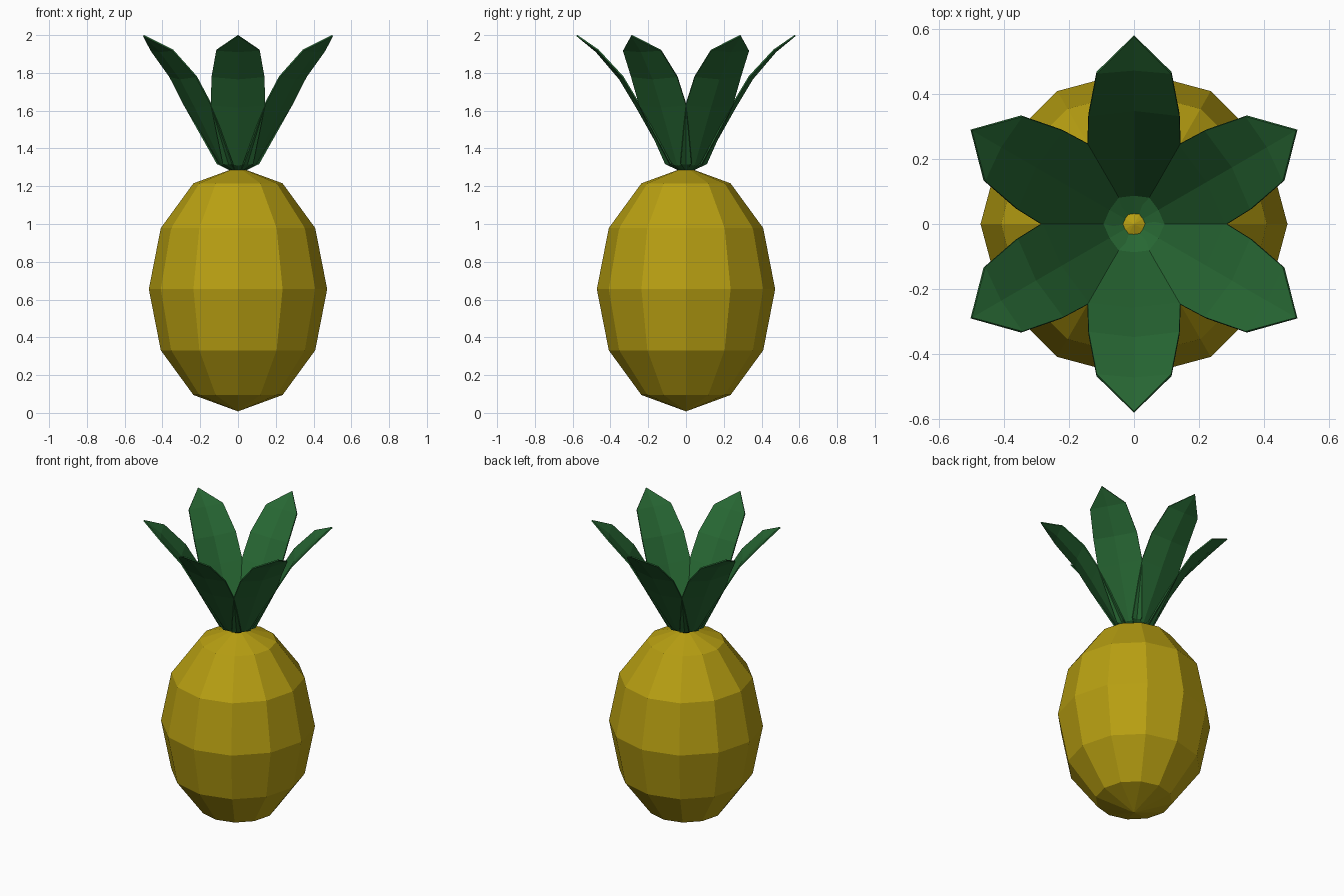
import bpy, bmesh, math
from mathutils import Matrix

if "Cube" in bpy.data.objects:
    bpy.data.objects.remove(bpy.data.objects["Cube"])


def material(name, rgb):
    m = bpy.data.materials.new(name)
    m.diffuse_color = (*rgb, 1)
    m.use_nodes = True
    m.node_tree.nodes["Principled BSDF"].inputs["Base Color"].default_value = m.diffuse_color
    return m


def add_object(name, bm, mat):
    bmesh.ops.recalc_face_normals(bm, faces=bm.faces)
    me = bpy.data.meshes.new(name)
    bm.to_mesh(me)
    bm.free()
    me.materials.append(mat)
    ob = bpy.data.objects.new(name, me)
    bpy.context.collection.objects.link(ob)
    return ob


yellow = material("golden yellow", (0.48, 0.35, 0.006))
green = material("leaf green", (0.02, 0.135, 0.033))

# Fruit: low-poly stretched sphere
bm = bmesh.new()
bmesh.ops.create_uvsphere(
    bm, u_segments=12, v_segments=6, radius=1,
    matrix=Matrix.Translation((0, 0, 0.655)) @ Matrix.Diagonal((0.472, 0.472, 0.647, 1)))
add_object("fruit_body", bm, yellow)

# Leaf rows: distance from axis, height, half width, midrib sag outward
ROWS = [(0.03, 1.285, 0.022, 0.0), (0.08, 1.32, 0.08, 0.012), (0.245, 1.63, 0.143, 0.02),
        (0.335, 1.78, 0.14, 0.02), (0.465, 1.92, 0.115, 0.012)]
TIP = (0.578, 1.998)


def leaf(name, angle):
    bm = bmesh.new()
    rows = []
    for r, z, w, sag in ROWS:
        mid = (r + sag * 0.8, 0, z - sag * 0.6)
        rows.append([bm.verts.new(p) for p in ((r, -w, z), mid, (r, w, z))])
    for a, b in zip(rows, rows[1:]):
        for i in (0, 1):
            bm.faces.new((a[i], a[i + 1], b[i + 1], b[i]))
    tip = bm.verts.new((TIP[0], 0, TIP[1]))
    for i in (0, 1):
        bm.faces.new((rows[-1][i], rows[-1][i + 1], tip))
    bm.transform(Matrix.Rotation(angle, 4, 'Z'))
    ob = add_object(name, bm, green)
    mod = ob.modifiers.new("thickness", 'SOLIDIFY')
    mod.thickness = 0.008
    mod.offset = 0


# Crown: six leaves in a ring
for k in range(6):
    leaf(f"crown_leaf_{k + 1}", math.radians(30 + 60 * k))
